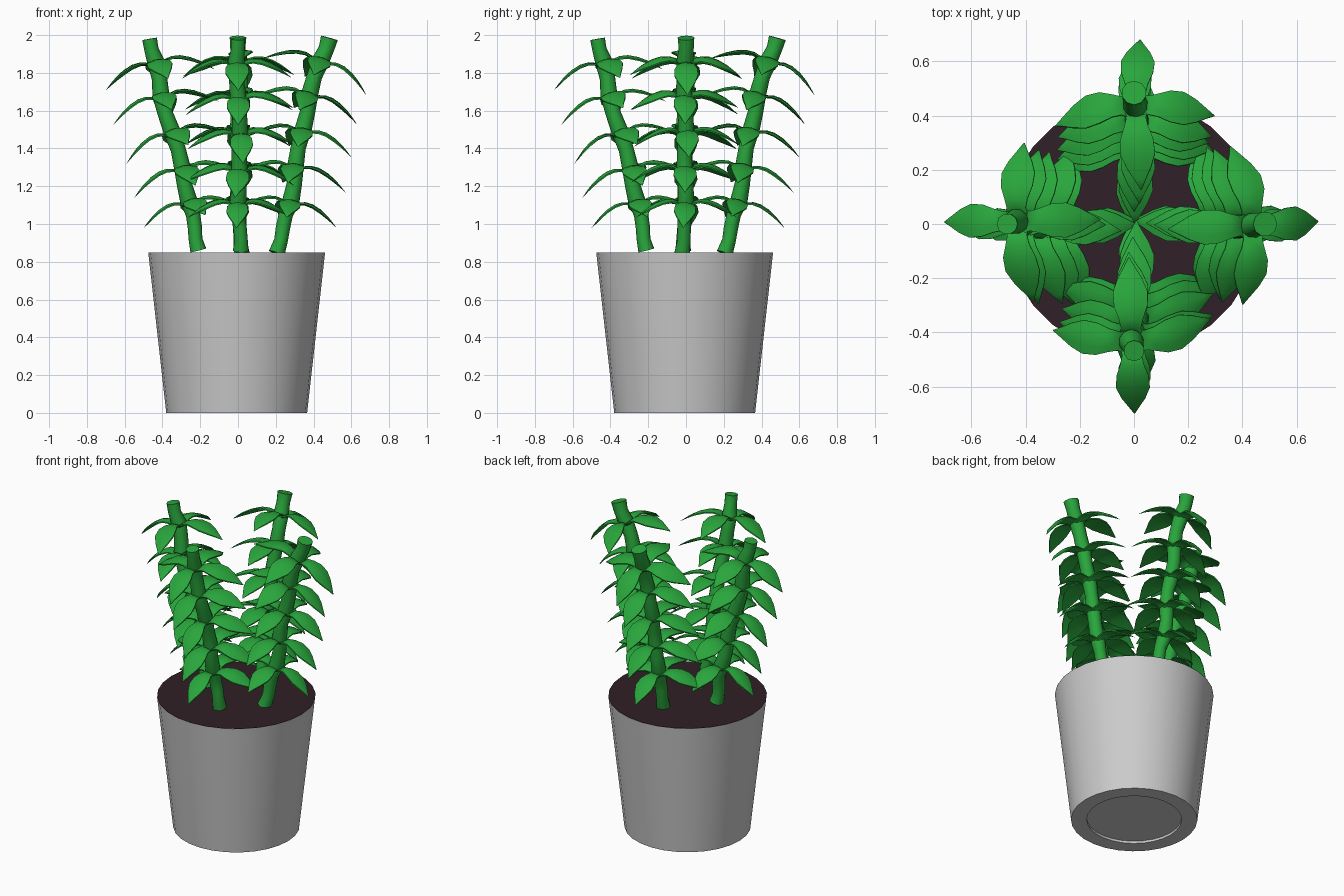
import bpy, bmesh, math, random
from mathutils import Vector, Matrix

if "Cube" in bpy.data.objects:
    bpy.data.objects.remove(bpy.data.objects["Cube"])

random.seed(4)


def material(name, color):
    m = bpy.data.materials.new(name)
    m.diffuse_color = color
    m.use_nodes = True
    m.node_tree.nodes["Principled BSDF"].inputs["Base Color"].default_value = m.diffuse_color
    return m


GREEN = material("leaf_green", (0.022, 0.38, 0.045, 1))
SOIL = material("soil_brown", (0.03, 0.014, 0.02, 1))


def finish(name, bm, mat=None, angle=35):
    bmesh.ops.recalc_face_normals(bm, faces=bm.faces[:])
    mesh = bpy.data.meshes.new(name)
    bm.to_mesh(mesh)
    bm.free()
    ob = bpy.data.objects.new(name, mesh)
    bpy.context.collection.objects.link(ob)
    if mat:
        mesh.materials.append(mat)
    bpy.ops.object.select_all(action='DESELECT')
    ob.select_set(True)
    bpy.context.view_layer.objects.active = ob
    bpy.ops.object.shade_smooth_by_angle(angle=math.radians(angle))
    return ob


def loft(bm, rings, cap=True):
    """Skin a list of equal-length closed rings of points."""
    vr = [[bm.verts.new(p) for p in ring] for ring in rings]
    n = len(vr[0])
    for a, b in zip(vr, vr[1:]):
        for i in range(n):
            j = (i + 1) % n
            bm.faces.new((a[i], a[j], b[j], b[i]))
    if cap:
        bm.faces.new(vr[0])
        bm.faces.new(vr[-1])


def circle(r, z, n=28):
    return [Vector((r * math.cos(2 * math.pi * i / n) - 0.007,
                    r * math.sin(2 * math.pi * i / n) - 0.007, z)) for i in range(n)]


# Tapered pot with recessed base
bm = bmesh.new()
loft(bm, [circle(r, z) for r, z in
          ((0.28, 0.015), (0.28, 0), (0.373, 0), (0.468, 0.848), (0.466, 0.848), (0.464, 0.835))])
finish("pot", bm)

# Soil disc reaching the rim
bm = bmesh.new()
loft(bm, [circle(0.463, 0.835), circle(0.468, 0.85)])
finish("soil", bm, SOIL)


# Stem path in its own plane: (outward distance, sideways, height, radius)
PATH_A = [(0.205, -0.02, 0.845, 0.043), (0.238, -0.01, 0.98, 0.038), (0.28, 0.0, 1.12, 0.046),
          (0.305, -0.008, 1.31, 0.044), (0.345, 0.0, 1.50, 0.045), (0.38, -0.01, 1.69, 0.045),
          (0.44, -0.005, 1.87, 0.046), (0.484, 0.0, 1.985, 0.046)]
PATH_B = [(0.21, 0.015, 0.86, 0.043), (0.228, 0.01, 0.98, 0.038), (0.26, 0.0, 1.12, 0.046),
          (0.295, 0.008, 1.30, 0.044), (0.35, 0.01, 1.49, 0.045), (0.408, 0.0, 1.68, 0.045),
          (0.435, -0.01, 1.86, 0.046), (0.468, 0.0, 1.98, 0.039)]
NODES = range(2, 7)
NODE_SIZE = {2: 0.93, 3: 1.0, 4: 0.98, 5: 0.99, 6: 1.02}


def frame(path, i, rot):
    """Matrix at a path point whose z axis follows the stem."""
    p = [Vector(q[:3]) for q in path]
    t = (p[min(i + 1, len(p) - 1)] - p[max(i - 1, 0)]).normalized()
    y = t.cross(Vector((1, 0, 0))).normalized()
    x = y.cross(t)
    m = Matrix((x, y, t)).transposed().to_4x4()
    return rot @ Matrix.Translation(p[i]) @ m


def knobbly(path):
    """Insert slimmer, slightly kinked points between the nodes."""
    out = [path[0]]
    for i, (a, b) in enumerate(zip(path, path[1:])):
        mid = [(u + v) / 2 for u, v in zip(a, b)]
        mid[0] += 0.006 * (-1) ** i
        mid[1] += 0.004 * (-1) ** i
        mid[3] *= 0.9
        out += [mid, b]
    return out


def add_stem(bm, path, rot, n=10):
    rings = []
    for i, q in enumerate(path):
        m = frame(path, i, rot)
        rings.append([m @ Vector((q[3] * math.cos(2 * math.pi * k / n),
                                  q[3] * math.sin(2 * math.pi * k / n), 0)) for k in range(n)])
    loft(bm, rings)


# Leaf stations: (reach, height, half width)
LEAF = [(0.02, -0.012, 0.044), (0.05, 0.004, 0.036), (0.085, 0.012, 0.044), (0.13, 0.008, 0.060),
        (0.18, -0.012, 0.063), (0.225, -0.040, 0.044), (0.262, -0.070, 0.020), (0.292, -0.098, 0.002)]


def add_leaf(bm, m, scale, bend):
    rings = []
    for r, z, w in LEAF:
        shift = bend * (r / 0.29) ** 2
        top, low = [], []
        for s in (-1, -0.5, 0, 0.5, 1):
            drop = 0.012 * abs(s) ** 1.4 * (w / 0.063)
            if r < 0.04:  # sheath clasping the stem
                drop = 0.06 * (1 - abs(s)) * 0.4
            thick = 0.015 * (1 - 0.5 * abs(s)) * min(1, w / 0.03)
            p = Vector((r, s * w + shift, z - drop)) * scale
            top.append(m @ p)
            low.append(m @ (p - Vector((0, 0, thick))))
        rings.append(top + low[::-1])
    loft(bm, rings)


# Four leaning plants, five whorls of four leaves each
for k, label in enumerate(("right", "back", "left", "front")):
    path = PATH_A if k < 2 else PATH_B
    rot = Matrix.Rotation(k * math.pi / 2, 4, 'Z')
    bm = bmesh.new()
    add_stem(bm, knobbly(path), rot)
    finish("stem_" + label, bm, GREEN, 50)
    bm = bmesh.new()
    for i in NODES:
        base = frame(path, i, rot)
        for yaw, bend, size in ((0, 0.0, 0.97), (94, 0.035, 1.0), (180, 0.0, 1.0), (268, -0.015, 0.97)):
            turn = Matrix.Rotation(math.radians(yaw + random.uniform(-3, 3)), 4, 'Z')
            roll = Matrix.Rotation(math.radians(random.uniform(-6, 6)), 4, 'X')
            add_leaf(bm, base @ turn @ roll, size * NODE_SIZE[i], bend)
    finish("leaves_" + label, bm, GREEN, 50)
